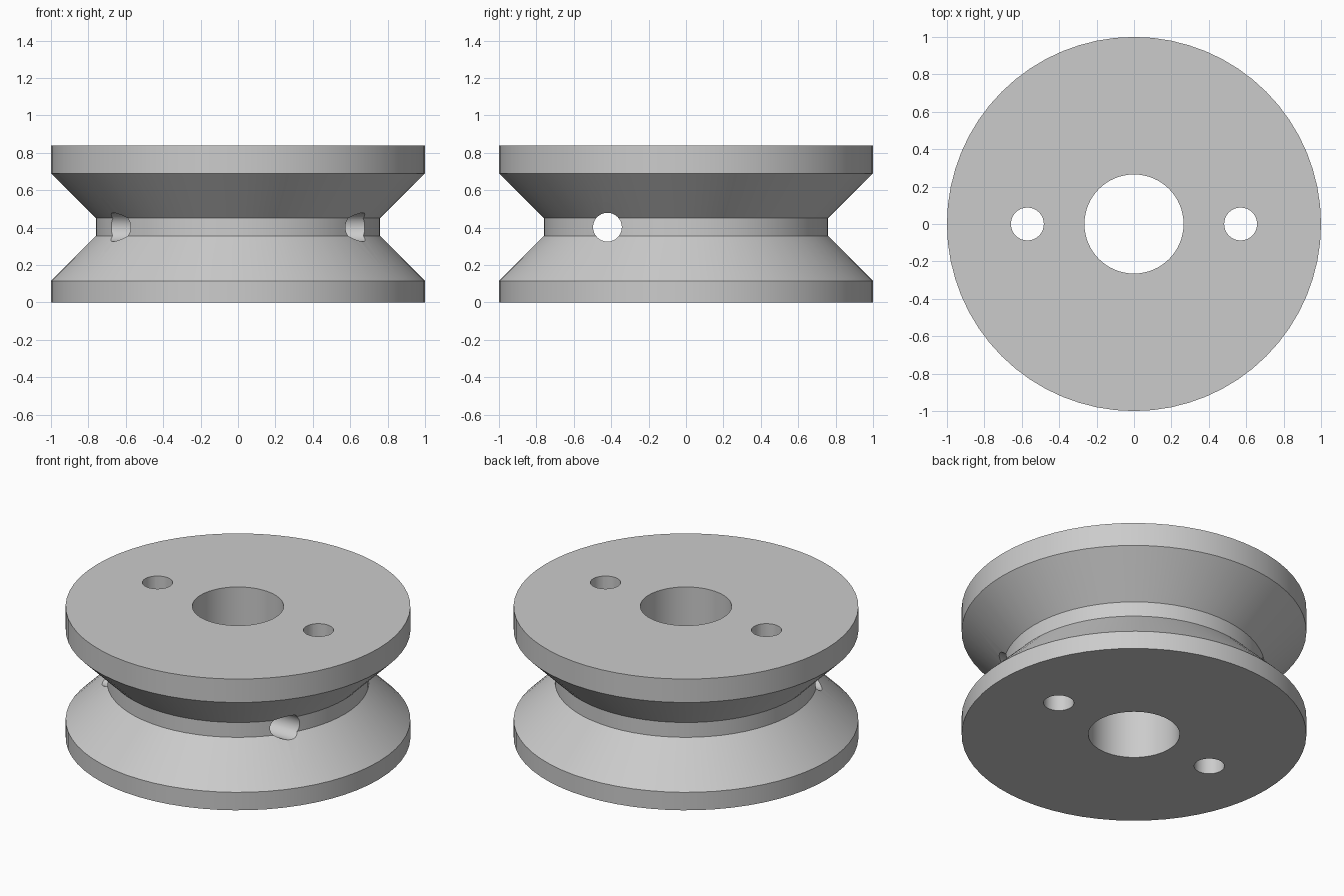
import bpy, bmesh, math
from mathutils import Matrix

if "Cube" in bpy.data.objects:
    bpy.data.objects.remove(bpy.data.objects["Cube"], do_unlink=True)

SIDES = 64
grey = bpy.data.materials.new("plain grey")
grey.use_nodes = True
colour = (0.6, 0.6, 0.6, 1)
grey.diffuse_color = colour
grey.node_tree.nodes["Principled BSDF"].inputs["Base Color"].default_value = colour


def finish(name, bm):
    bmesh.ops.recalc_face_normals(bm, faces=bm.faces)
    mesh = bpy.data.meshes.new(name)
    bm.to_mesh(mesh)
    bm.free()
    obj = bpy.data.objects.new(name, mesh)
    bpy.context.collection.objects.link(obj)
    mesh.materials.append(grey)
    return obj


def drill(body, name, radius, centre, axis="Z"):
    """Cut a round hole right through the body."""
    bm = bmesh.new()
    turn = Matrix.Rotation(math.pi / 2, 4, "Y") if axis == "X" else Matrix()
    bmesh.ops.create_cone(bm, cap_ends=True, segments=SIDES // 2, radius1=radius,
                          radius2=radius, depth=3,
                          matrix=Matrix.Translation(centre) @ turn)
    cutter = finish(name, bm)
    cutter.hide_render = True
    mod = body.modifiers.new(name, "BOOLEAN")
    mod.operation = "DIFFERENCE"
    mod.solver = "EXACT"
    mod.object = cutter
    bpy.context.view_layer.objects.active = body
    bpy.ops.object.modifier_apply(modifier=mod.name)
    bpy.data.objects.remove(cutter, do_unlink=True)


# Grooved wheel: closed outline, bore to rim, spun about z
profile = [(0.265, 0), (1, 0), (1, 0.115), (0.76, 0.355),
           (0.76, 0.45), (1, 0.69), (1, 0.84), (0.265, 0.84)]
bm = bmesh.new()
rings = []
for i in range(SIDES):
    a = math.tau * i / SIDES
    rings.append([bm.verts.new((r * math.cos(a), r * math.sin(a), z)) for r, z in profile])
for i, ring in enumerate(rings):
    after = rings[(i + 1) % SIDES]
    for j in range(len(profile)):
        k = (j + 1) % len(profile)
        bm.faces.new((ring[j], after[j], after[k], ring[k]))
wheel = finish("grooved_wheel", bm)

# Two bolt holes beside the bore, and the cross hole through the groove
for side in (-1, 1):
    drill(wheel, "bolt_hole", 0.088, (0.57 * side, 0, 0.4))
drill(wheel, "cross_hole", 0.077, (0, -0.42, 0.402), "X")

# Smooth round walls with crisp rims
bpy.ops.object.select_all(action="DESELECT")
wheel.select_set(True)
bpy.context.view_layer.objects.active = wheel
bpy.ops.object.shade_smooth_by_angle(angle=math.radians(25))
